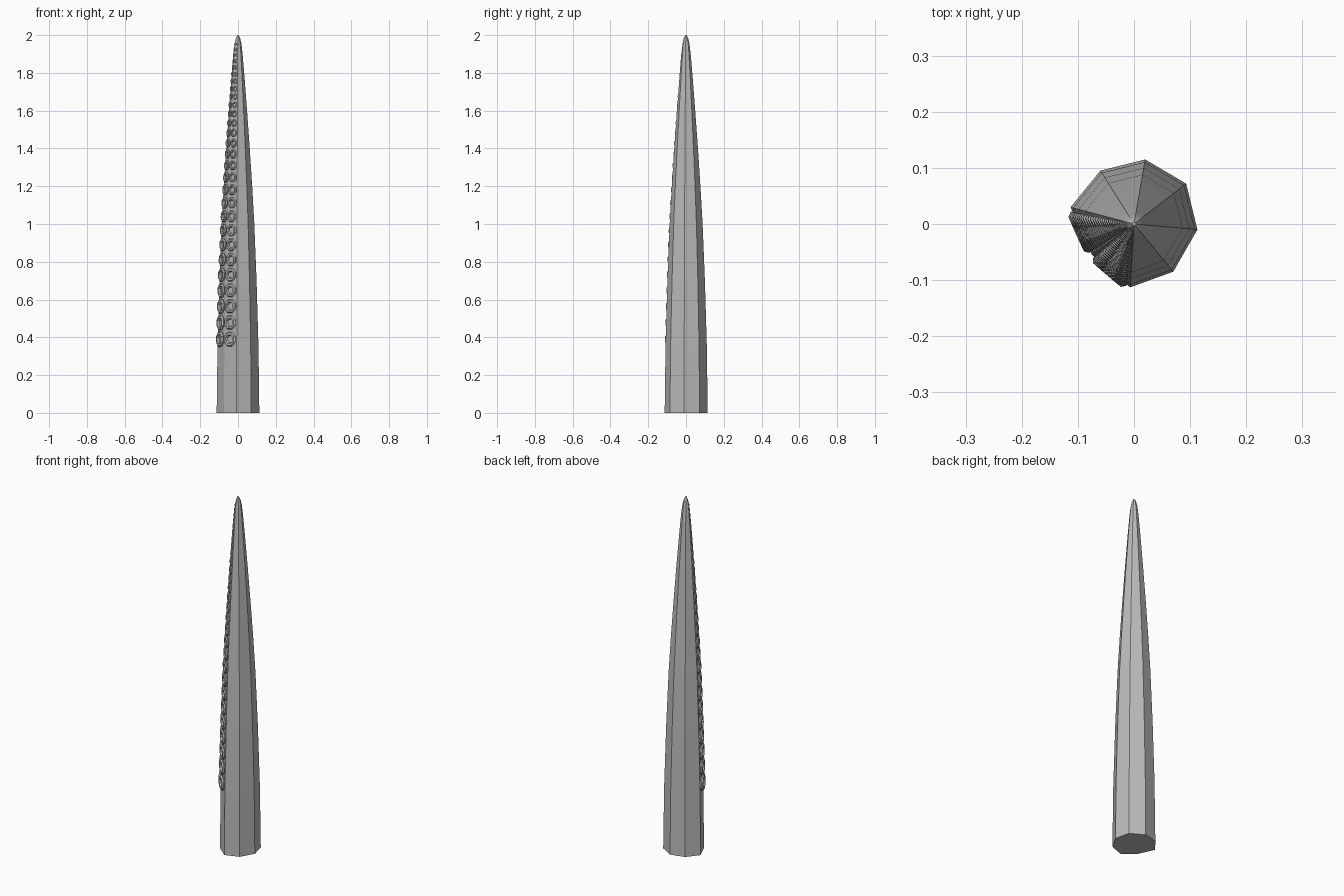
import bpy
import bmesh
from math import cos, sin, pi
from mathutils import Vector, Matrix

cube = bpy.data.objects.get("Cube")
if cube:
    bpy.data.objects.remove(cube, do_unlink=True)


def make_material(name, color):
    mat = bpy.data.materials.new(name)
    mat.use_nodes = True
    mat.diffuse_color = color
    mat.node_tree.nodes["Principled BSDF"].inputs["Base Color"].default_value = color
    return mat


GREY = make_material("plain grey", (0.5, 0.5, 0.5, 1))

# Base outline, counter-clockwise; the last corner is the ridge between the sucker rows
OUTLINE = [Vector(p) for p in (
    (-0.007, -0.113), (0.07, -0.085), (0.113, -0.01), (0.093, 0.072),
    (0.02, 0.115), (-0.06, 0.095), (-0.113, 0.03), (-0.075, -0.055))]
# Height and scale of the outline along the taper
TAPER = [(0, 1), (0.35, 0.96), (0.7, 0.87), (1, 0.765), (1.2, 0.665), (1.4, 0.55),
         (1.6, 0.425), (1.8, 0.29), (1.9, 0.215), (1.95, 0.165), (1.98, 0.11), (2, 0.03)]


def scale_at(z):
    for (z0, s0), (z1, s1) in zip(TAPER, TAPER[1:]):
        if z <= z1:
            return s0 + (s1 - s0) * (z - z0) / (z1 - z0)
    return TAPER[-1][1]


def loft(bm, rings, cap_start=True, cap_end=True):
    loops = [[bm.verts.new(p) for p in ring] for ring in rings]
    for low, high in zip(loops, loops[1:]):
        for i in range(len(low)):
            j = (i + 1) % len(low)
            bm.faces.new((low[i], low[j], high[j], high[i]))
    if cap_start:
        bm.faces.new(loops[0][::-1])
    if cap_end:
        bm.faces.new(loops[-1])


def finish(bm, name):
    mesh = bpy.data.meshes.new(name)
    bm.to_mesh(mesh)
    bm.free()
    mesh.materials.append(GREY)
    obj = bpy.data.objects.new(name, mesh)
    bpy.context.collection.objects.link(obj)
    return obj


# Tapering eight-sided body
bm = bmesh.new()
loft(bm, [[Vector((p.x * s, p.y * s, z)) for p in OUTLINE] for z, s in TAPER])
finish(bm, "tentacle_body")

# Sucker cross-section: radius and height relative to the sucker size
SUCKER = [(0.85, -0.1), (1, 0.16), (0.85, 0.34), (0.6, 0.34), (0.45, 0.08)]
SIDES = 8


def add_sucker(bm, a, b, z):
    s = scale_at(z)
    mid = (a + b) / 2
    step = 0.02
    up = Vector((mid.x * (scale_at(z + step) - s), mid.y * (scale_at(z + step) - s), step)).normalized()
    across = Vector((b.x - a.x, b.y - a.y, 0)).normalized()
    out = across.cross(up).normalized()
    frame = Matrix((across, up, out)).transposed()
    center = Vector((mid.x * s, mid.y * s, z))
    size = (b - a).length * s * 0.49
    rings = []
    for r, h in SUCKER:
        rings.append([center + frame @ Vector((r * cos(t), r * sin(t), h)) * size
                      for t in ((i + 0.5) * 2 * pi / SIDES for i in range(SIDES))])
    loft(bm, rings, cap_start=False)


# Two rows of suckers shrinking toward the tip
ridge, left_edge, right_edge = OUTLINE[7], OUTLINE[0], OUTLINE[6]
for name, a, b in (("front_suckers", ridge, left_edge), ("side_suckers", right_edge, ridge)):
    bm = bmesh.new()
    z = 0.39
    while z < 1.96:
        add_sucker(bm, a, b, z)
        z += 0.08 * scale_at(z) + 0.012
    finish(bm, name)
